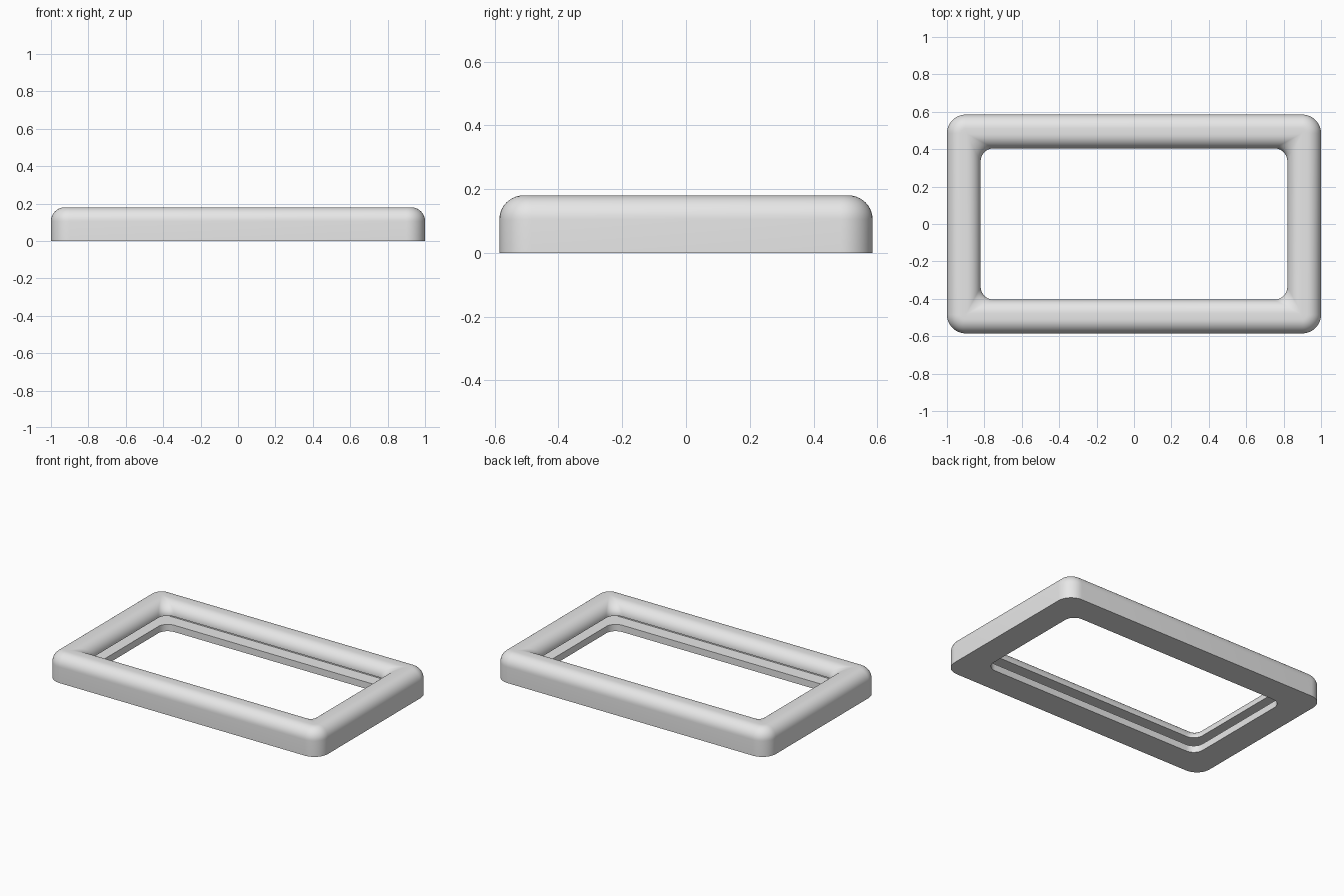
import bpy
import bmesh
from math import sin, cos, pi

cube = bpy.data.objects.get("Cube")
if cube:
    bpy.data.objects.remove(cube)

HALF_X, HALF_Y, HEIGHT = 1.0, 0.585, 0.18
WIDTH = 0.18                      # width of each frame bar
FILLET = 0.075                    # rounding along the top edges
OUTER_R, INNER_R = 0.1, 0.07      # plan radii of outer and opening corners
LIP, SLOT_TOP, SLOT_DEPTH = 0.045, 0.102, 0.09
STEPS = 10


def rounded_rectangle(bm, inset, z, radius):
    """Ring of vertices, inset from the outer outline."""
    cx, cy = HALF_X - inset - radius, HALF_Y - inset - radius
    ring = []
    for k, (sx, sy) in enumerate([(1, 1), (-1, 1), (-1, -1), (1, -1)]):
        for i in range(STEPS + 1):
            a = (k + i / STEPS) * pi / 2
            ring.append(bm.verts.new((sx * cx + radius * cos(a),
                                      sy * cy + radius * sin(a), z)))
    return ring


# Cross-section as (inset, height, corner radius)
section = [(0, 0, OUTER_R)]
angles = [i / STEPS * pi / 2 for i in range(STEPS + 1)]
for a in angles:                  # outer top rounding
    d = FILLET * (1 - cos(a))
    section.append((d, HEIGHT - FILLET + FILLET * sin(a), OUTER_R - d))
for a in reversed(angles):        # inner top rounding, mitred towards the top
    d = FILLET * (1 - cos(a))
    section.append((WIDTH - d, HEIGHT - FILLET + FILLET * sin(a),
                    0.004 + (INNER_R - 0.004) * (1 - d / FILLET)))
section += [                      # slot around the opening, then lower lip
    (WIDTH, SLOT_TOP, INNER_R),
    (WIDTH - SLOT_DEPTH, SLOT_TOP, 0.01),
    (WIDTH - SLOT_DEPTH, LIP, 0.01),
    (WIDTH, LIP, INNER_R),
    (WIDTH, 0, INNER_R),
]

# Bridge the rings into one closed frame
bm = bmesh.new()
rings = [rounded_rectangle(bm, *s) for s in section]
for low, high in zip(rings, rings[1:] + rings[:1]):
    n = len(low)
    for i in range(n):
        j = (i + 1) % n
        bm.faces.new((low[i], low[j], high[j], high[i]))
bmesh.ops.recalc_face_normals(bm, faces=bm.faces)
mesh = bpy.data.meshes.new("frame")
bm.to_mesh(mesh)
bm.free()

frame = bpy.data.objects.new("frame", mesh)
bpy.context.collection.objects.link(frame)

# Plain grey
grey = bpy.data.materials.new("light_grey")
grey.use_nodes = True
colour = (0.8, 0.8, 0.8, 1)
grey.diffuse_color = colour
grey.node_tree.nodes["Principled BSDF"].inputs["Base Color"].default_value = colour
mesh.materials.append(grey)

bpy.ops.object.select_all(action='DESELECT')
frame.select_set(True)
bpy.context.view_layer.objects.active = frame
bpy.ops.object.shade_smooth_by_angle(angle=pi / 5)
